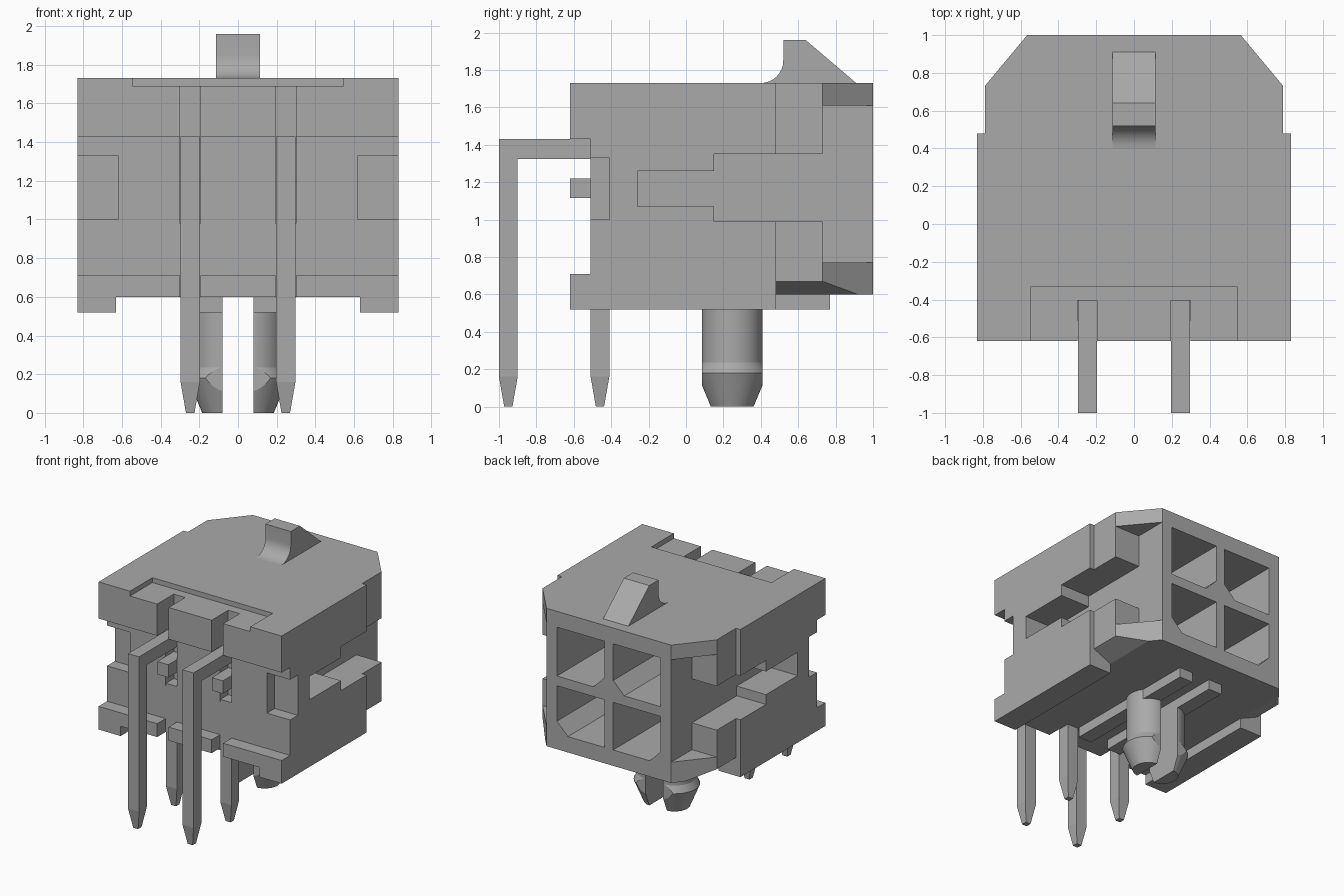
import bpy, bmesh, math
from mathutils import Vector

cube = bpy.data.objects.get("Cube")
if cube:
    bpy.data.objects.remove(cube, do_unlink=True)

grey = bpy.data.materials.new("mid_grey")
grey.use_nodes = True
GREY = (0.4, 0.4, 0.4, 1)
grey.diffuse_color = GREY
grey.node_tree.nodes["Principled BSDF"].inputs["Base Color"].default_value = GREY


def make(name, bm):
    bmesh.ops.recalc_face_normals(bm, faces=bm.faces)
    mesh = bpy.data.meshes.new(name)
    bm.to_mesh(mesh)
    bm.free()
    mesh.materials.append(grey)
    ob = bpy.data.objects.new(name, mesh)
    bpy.context.collection.objects.link(ob)
    return ob


def prism(name, pts, axis, lo, hi):
    """Extrude a 2D outline along an axis; pts use the other two axes in order."""
    bm = bmesh.new()
    verts = []
    for p in pts:
        co = list(p)
        co.insert("xyz".index(axis), lo)
        verts.append(bm.verts.new(co))
    face = bm.faces.new(verts)
    out = bmesh.ops.extrude_face_region(bm, geom=[face])
    move = Vector((0, 0, 0))
    move["xyz".index(axis)] = hi - lo
    bmesh.ops.translate(bm, vec=move, verts=[v for v in out["geom"] if isinstance(v, bmesh.types.BMVert)])
    return make(name, bm)


def box(name, x, y, z):
    return prism(name, [(x[0], y[0]), (x[1], y[0]), (x[1], y[1]), (x[0], y[1])], "z", *z)


def select(ob):
    bpy.ops.object.select_all(action="DESELECT")
    ob.select_set(True)
    bpy.context.view_layer.objects.active = ob


def cut(ob, cutter, operation="DIFFERENCE"):
    cutter.hide_render = True
    mod = ob.modifiers.new("cut", "BOOLEAN")
    mod.operation, mod.object, mod.solver = operation, cutter, "EXACT"
    select(ob)
    bpy.ops.object.modifier_apply(modifier="cut")
    bpy.data.objects.remove(cutter, do_unlink=True)


def mirror_x(pts, s):
    return [(s * a, b) for a, b in pts]


# Housing block with narrowed, chamfered back end
half = [(0.83, -0.62), (0.83, 0.48), (0.79, 0.48), (0.79, 0.73), (0.565, 1.0)]
body = prism("housing", half + mirror_x(half[::-1], -1), "z", 0.52, 1.73)

# Underside between the skirts, front recess and shallow top notch
cut(body, box("c", (-0.63, 0.63), (-0.8, 1.2), (0.4, 0.6)))
cut(body, box("c", (-1, 1), (0.48, 1.2), (0.4, 0.6)))
cut(body, box("c", (-1, 1), (-0.8, -0.51), (0.71, 1.43)))
cut(body, box("c", (-0.545, 0.545), (-0.8, -0.33), (1.69, 1.9)))

PIN_X, PIN_R = 0.247, 0.05
for s in (-1, 1):
    def side(a, b):
        return sorted((s * a, s * b))

    # Back corner reliefs and stepped side pocket
    cut(body, box("c", side(0.565, 1), (0.73, 1.2), (0.77, 1.61)))
    cut(body, box("c", side(0.565, 1), (0.15, 0.8), (0.99, 1.35)))
    cut(body, box("c", side(0.565, 1), (-0.26, 0.2), (1.07, 1.26)))
    # Front corner notches and bevelled bottom edge
    cut(body, box("c", side(0.62, 1), (-0.6, -0.41), (1.0, 1.33)))
    bevel = [(0.632, 0.6), (0.95, 0.741), (0.95, 0.5), (0.632, 0.5)]
    cut(body, prism("c", mirror_x(bevel, s), "y", 0.48, 1.2))
    # Pin slots
    cut(body, box("c", side(0.195, 0.299), (-0.8, -0.405), (0.98, 1.9)))
    cut(body, box("c", side(0.195, 0.299), (-0.8, -0.51), (0.4, 0.8)))
    # Sockets: inner lower corner cut on the top row, outer on the bottom row
    a, b, c = 0.04, 0.47, 0.1
    top = [(a, 1.6), (b, 1.6), (b, 1.2), (a + c, 1.2), (a, 1.2 + c)]
    low = [(a, 1.12), (b, 1.12), (b, 0.73 + c), (b - c, 0.73), (a, 0.73)]
    for outline in (top, low):
        cut(body, prism("c", mirror_x(outline, s), "y", -0.2, 1.2))

# Latch ramp with a curved front foot
arc = [(0.40 + 0.12 * math.sin(t * math.pi / 16), 1.85 - 0.12 * math.cos(t * math.pi / 16)) for t in range(9)]
latch = prism("latch_ramp", arc + [(0.52, 1.96), (0.64, 1.96), (0.91, 1.73), (0.91, 1.7), (0.4, 1.7)],
              "x", -0.115, 0.115)
select(latch)
bpy.ops.object.shade_smooth_by_angle(angle=math.radians(30))


def pin_leg(name, x, y, top):
    """Square pin with a tapered tip."""
    bm = bmesh.new()
    rings = []
    for z, r in ((0, 0.022), (0.16, PIN_R), (top, PIN_R)):
        rings.append([bm.verts.new((x + r * i, y + r * j, z)) for i, j in ((-1, -1), (1, -1), (1, 1), (-1, 1))])
    for lo, hi in zip(rings, rings[1:]):
        for k in range(4):
            bm.faces.new((lo[k], lo[k - 1], hi[k - 1], hi[k]))
    bm.faces.new(rings[0])
    bm.faces.new(rings[-1])
    return make(name, bm)


def peg_half(name, s):
    """Half of the split locating peg, turned then trimmed flat."""
    profile = [(0.163, 0.62), (0.163, 0.235), (0.19, 0.18), (0.115, 0.0)]
    n = 40
    bm = bmesh.new()
    rings = [[bm.verts.new((s * 0.07 + r * math.cos(math.tau * k / n), 0.247 + r * math.sin(math.tau * k / n), z))
              for k in range(n)] for r, z in profile]
    for lo, hi in zip(rings, rings[1:]):
        for k in range(n):
            bm.faces.new((lo[k], lo[k - 1], hi[k - 1], hi[k]))
    bm.faces.new(rings[0])
    bm.faces.new(rings[-1])
    peg = make(name, bm)
    cut(peg, box("c", sorted((s * 0.08, s * 0.5)), (0.085, 0.409), (-0.1, 0.7)), "INTERSECT")
    select(peg)
    bpy.ops.object.shade_smooth_by_angle(angle=math.radians(15))


# Paired pins, rails and peg halves
for s, tag in ((-1, "right"), (1, "left")):
    x = s * PIN_X
    wide = (x - PIN_R, x + PIN_R)
    pin_leg(f"front_pin_{tag}", x, -0.95, 1.43)
    box(f"front_pin_arm_{tag}", wide, (-0.91, -0.4), (1.325, 1.43))
    pin_leg(f"rear_pin_{tag}", x, -0.46, 1.0)
    box(f"pin_stub_{tag}", wide, (-0.62, -0.4), (1.115, 1.22))
    box(f"bottom_rail_{tag}", sorted((s * 0.08, s * 0.2)), (-0.4, 0.77), (0.52, 0.62))
    peg_half(f"peg_half_{tag}", s)
